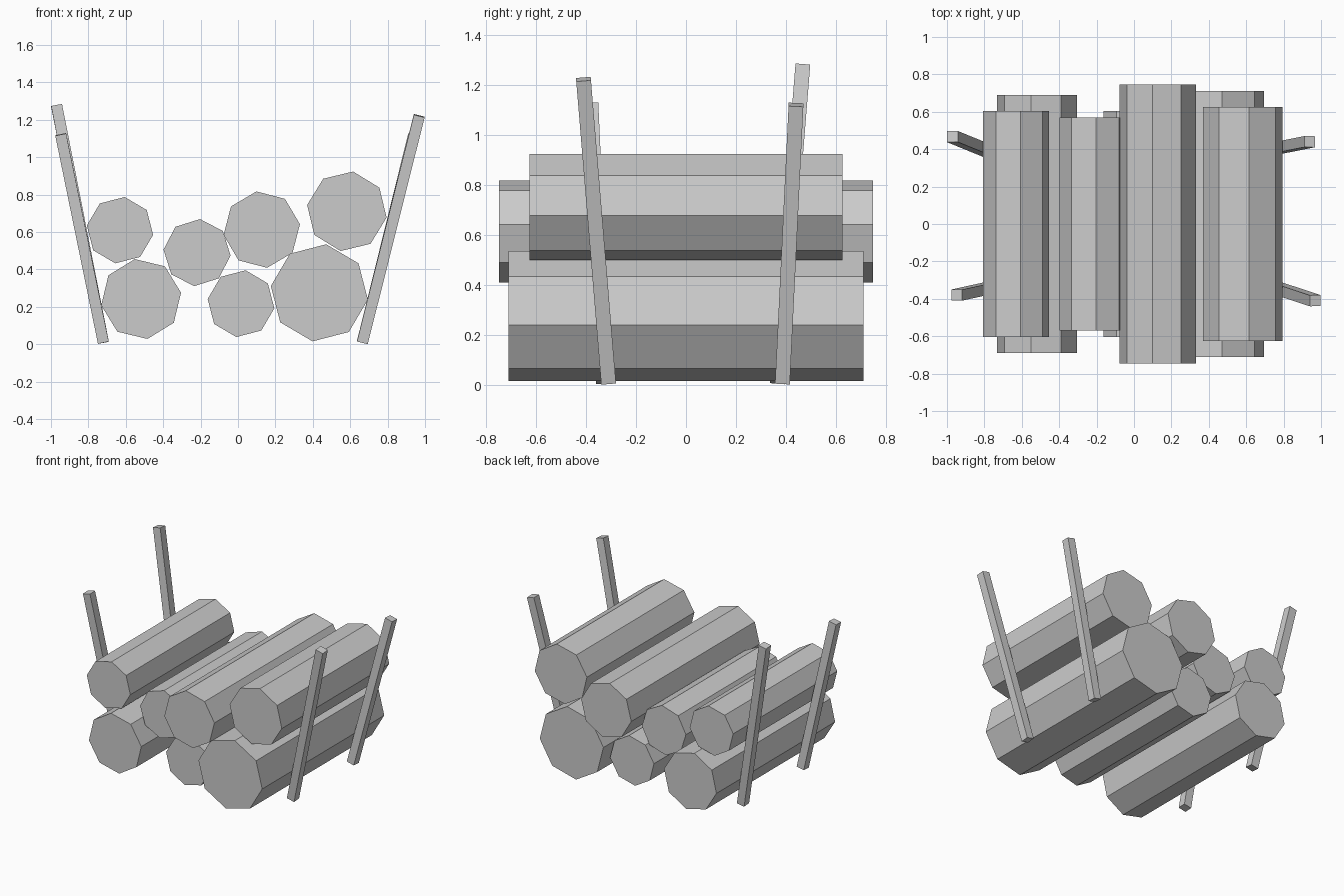
import bpy, bmesh
from math import sin, cos, radians, pi
from mathutils import Vector

if "Cube" in bpy.data.objects:
    bpy.data.objects.remove(bpy.data.objects["Cube"])


def prism(name, lower, upper):
    """Closed solid between two matching rings of points."""
    bm = bmesh.new()
    a = [bm.verts.new(p) for p in lower]
    b = [bm.verts.new(p) for p in upper]
    n = len(a)
    bm.faces.new(a)
    bm.faces.new(b)
    for i in range(n):
        j = (i + 1) % n
        bm.faces.new((a[i], a[j], b[j], b[i]))
    bmesh.ops.recalc_face_normals(bm, faces=bm.faces)
    mesh = bpy.data.meshes.new(name)
    bm.to_mesh(mesh)
    bm.free()
    ob = bpy.data.objects.new(name, mesh)
    bpy.context.collection.objects.link(ob)
    return ob


def log(name, x, z, radius, half_length, turn):
    """Eight-sided log lying along y."""
    def ring(y):
        angles = [radians(turn) + i * pi / 4 for i in range(8)]
        return [(x + radius * cos(t), y, z + radius * sin(t)) for t in angles]
    prism(name, ring(-half_length), ring(half_length))


def stake(name, foot, tip, width=0.059):
    """Square leaning stake with ends cut square to its axis."""
    foot, tip = Vector(foot), Vector(tip)
    axis = (tip - foot).normalized()
    v = axis.cross(Vector((1, 0, 0))).normalized()
    u = v.cross(axis)
    h = width / 2
    offsets = [u * sx * h + v * sy * h
               for sx, sy in ((-1, -1), (1, -1), (1, 1), (-1, 1))]
    prism(name, [foot + o for o in offsets], [tip + o for o in offsets])


# Stacked logs: x, z, radius, half length, turn in degrees
log("log_bottom_left", -0.518, 0.242, 0.216, 0.69, 9)
log("log_bottom_middle", 0.016, 0.217, 0.18, 0.605, -8)
log("log_bottom_right", 0.435, 0.275, 0.262, 0.71, -8)
log("log_top_left", -0.631, 0.61, 0.179, 0.605, -8)
log("log_top_middle_left", -0.219, 0.49, 0.18, 0.57, -5)
log("log_top_middle_right", 0.127, 0.613, 0.206, 0.747, 8)
log("log_top_right", 0.582, 0.711, 0.215, 0.625, -9)

# Leaning side stakes
stake("stake_front_left", (-0.72, -0.33, 0.01), (-0.948, -0.38, 1.122))
stake("stake_back_left", (-0.72, 0.365, 0.01), (-0.97, 0.467, 1.277))
stake("stake_front_right", (0.665, -0.31, 0.01), (0.969, -0.41, 1.222))
stake("stake_back_right", (0.665, 0.386, 0.01), (0.939, 0.44, 1.12))
